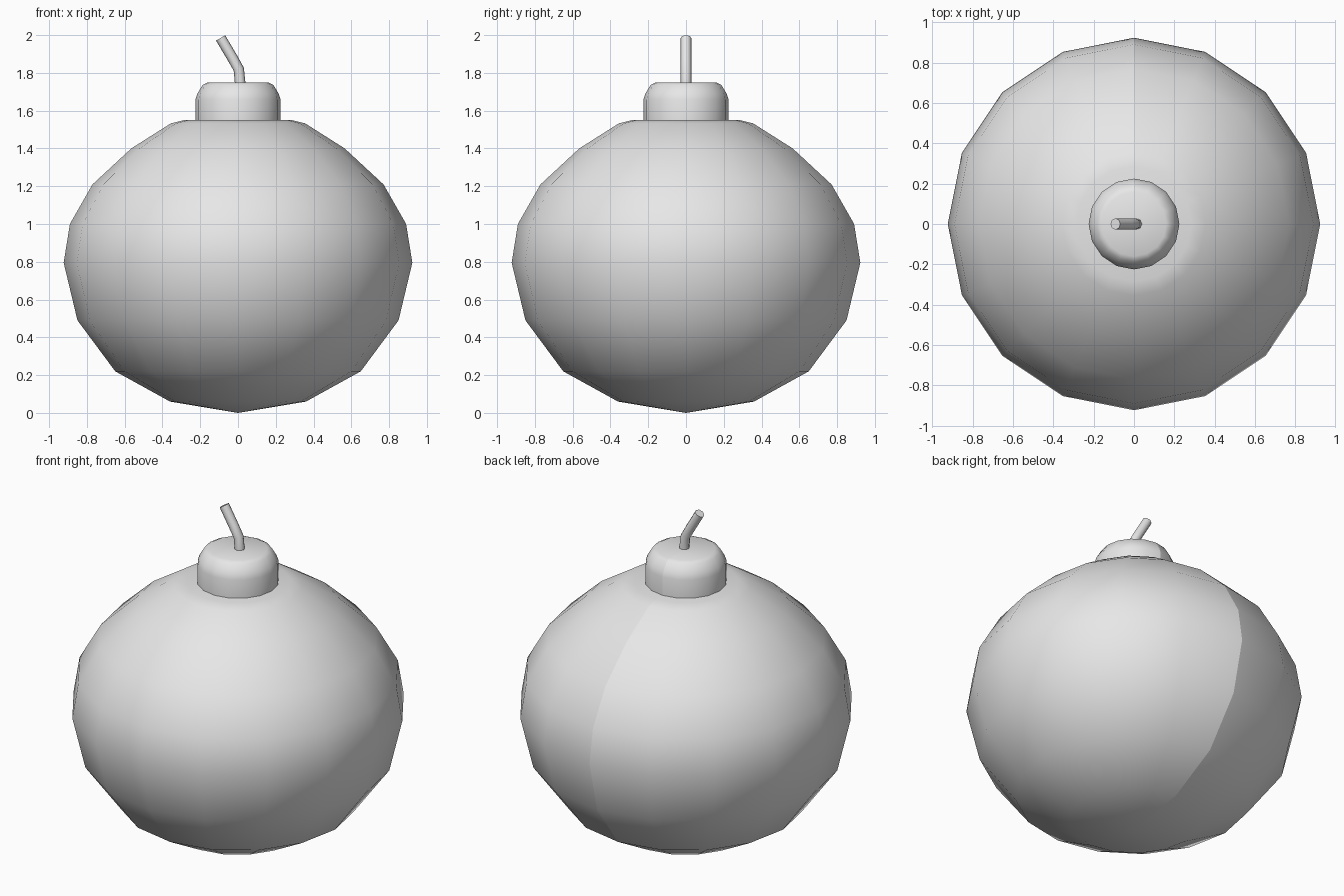
import bpy, bmesh, math
from mathutils import Vector

if "Cube" in bpy.data.objects:
    bpy.data.objects.remove(bpy.data.objects["Cube"])

grey = bpy.data.materials.new("plain grey")
grey.diffuse_color = (0.8, 0.8, 0.8, 1)
grey.use_nodes = True
grey.node_tree.nodes["Principled BSDF"].inputs["Base Color"].default_value = grey.diffuse_color


def finish(bm, name):
    bmesh.ops.recalc_face_normals(bm, faces=bm.faces)
    for f in bm.faces:
        f.smooth = True
    mesh = bpy.data.meshes.new(name)
    bm.to_mesh(mesh)
    bm.free()
    mesh.materials.append(grey)
    obj = bpy.data.objects.new(name, mesh)
    bpy.context.collection.objects.link(obj)
    return obj


def lathe(name, profile, sides=16):
    """Turn (radius, z) points round z; a hard shading seam runs down the back."""
    bm = bmesh.new()
    rings = []
    for r, z in profile:
        if r == 0:
            rings.append([bm.verts.new((0, 0, z))] * sides)
        else:
            rings.append([bm.verts.new((r * math.cos(2 * math.pi * i / sides),
                                        r * math.sin(2 * math.pi * i / sides), z))
                          for i in range(sides)])
    for a, b in zip(rings, rings[1:]):
        for i in range(sides):
            j = (i + 1) % sides
            bm.faces.new(dict.fromkeys((a[i], a[j], b[j], b[i])))
    for e in bm.edges:
        if all(abs(v.co.x) < 1e-4 and v.co.y > -1e-4 for v in e.verts):
            e.smooth = False
    return finish(bm, name)


def tube(name, path, radius, sides=8):
    """Sweep a round section along a path lying in the xz plane."""
    bm = bmesh.new()
    pts = [Vector(p) for p in path]
    rings = []
    for k, p in enumerate(pts):
        t = (pts[min(k + 1, len(pts) - 1)] - pts[max(k - 1, 0)]).normalized()
        side = Vector((t.z, 0, -t.x))
        rings.append([bm.verts.new(p + radius * (side * math.cos(a) + Vector((0, 1, 0)) * math.sin(a)))
                      for a in (2 * math.pi * i / sides for i in range(sides))])
    for a, b in zip(rings, rings[1:]):
        for i in range(sides):
            j = (i + 1) % sides
            bm.faces.new((a[i], a[j], b[j], b[i]))
    cap = bm.faces.new(rings[-1])
    for e in cap.edges:
        e.smooth = False
    return finish(bm, name)


# Round body, flattened at the top
lathe("body", [(0, 0), (0.36, 0.06), (0.65, 0.22), (0.85, 0.49), (0.923, 0.795),
               (0.89, 1.0), (0.77, 1.21), (0.565, 1.40), (0.355, 1.533),
               (0.285, 1.55), (0, 1.55)])

# Neck cap with a rounded shoulder
cap = lathe("neck_cap", [(0.225, 1.54), (0.225, 1.66), (0.215, 1.69),
                         (0.187, 1.737), (0.16, 1.75), (0, 1.75)])

# Bent fuse
tube("fuse", [(0.012, 0, 1.74), (0.004, 0, 1.82), (-0.03, 0, 1.88), (-0.092, 0, 1.985)], 0.028)
